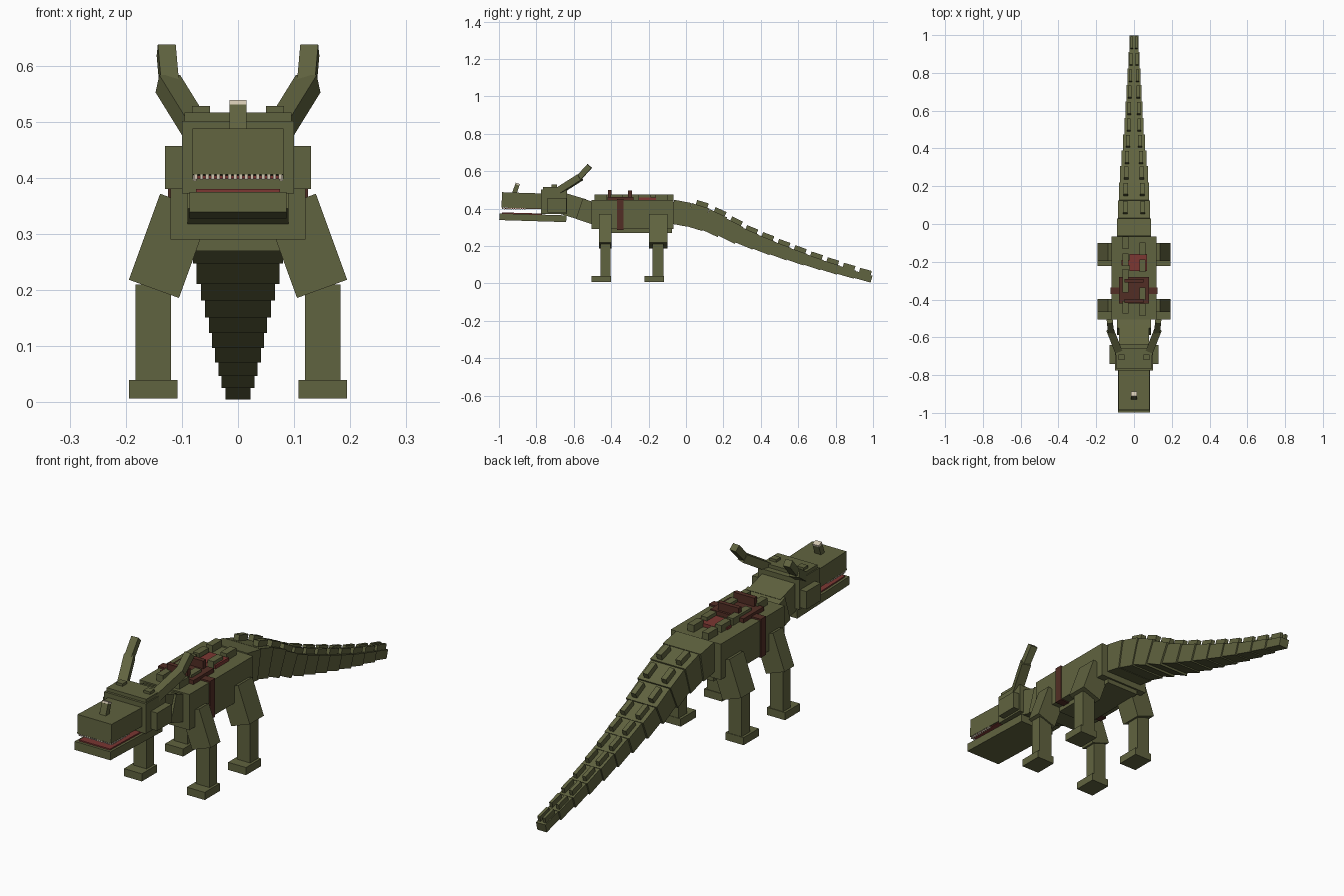
import bpy, bmesh, math
from mathutils import Matrix, Vector

if "Cube" in bpy.data.objects:
    bpy.data.objects.remove(bpy.data.objects["Cube"])


def material(name, rgb):
    m = bpy.data.materials.new(name)
    m.diffuse_color = (*rgb, 1)
    m.use_nodes = True
    m.node_tree.nodes["Principled BSDF"].inputs["Base Color"].default_value = m.diffuse_color
    return m


GREEN = material("olive_hide", (0.118, 0.125, 0.05))
BROWN = material("brown_leather", (0.085, 0.027, 0.018))
RED = material("dull_red", (0.2, 0.038, 0.032))
CREAM = material("cream", (0.65, 0.57, 0.44))


def build(name, matrices, mat):
    """One object made of unit cubes placed by matrices."""
    bm = bmesh.new()
    for m in matrices:
        bmesh.ops.create_cube(bm, size=1, matrix=m)
    me = bpy.data.meshes.new(name)
    bm.to_mesh(me)
    bm.free()
    me.materials.append(mat)
    ob = bpy.data.objects.new(name, me)
    bpy.context.collection.objects.link(ob)
    return ob


def span(x0, x1, y0, y1, z0, z1):
    c = Vector(((x0 + x1) / 2, (y0 + y1) / 2, (z0 + z1) / 2))
    return Matrix.Translation(c) @ Matrix.Diagonal((x1 - x0, y1 - y0, z1 - z0, 1))


def beam(p0, p1, w, h):
    """Box running from p0 to p1, w wide and h high."""
    p0, p1 = Vector(p0), Vector(p1)
    d = (p1 - p0).normalized()
    x = d.cross(Vector((0, 0, 1))).normalized()
    z = x.cross(d)
    r = Matrix((x, d, z)).transposed().to_4x4()
    return Matrix.Translation((p0 + p1) / 2) @ r @ Matrix.Diagonal((w, (p1 - p0).length, h, 1))


# Body and neck
build("body", [span(-.12, .12, -.505, -.067, .29, .445)], GREEN)
build("belly", [span(-.08, .08, -.40, -.075, .27, .30)], GREEN)
build("neck", [beam((0, -.57, .40), (0, -.48, .37), .18, .115),
               beam((0, -.66, .428), (0, -.55, .395), .16, .115)], GREEN)

# Back plates in two staggered rows
plates = [span(-.06, -.03, y - .033, y + .033, .44, .475) for y in (-.1, -.19, -.27, -.33, -.44)]
plates += [span(.03, .06, y - .033, y + .033, .44, .475) for y in (-.13, -.22, -.37, -.455)]
build("back_plates", plates, GREEN)

# Saddle, strap and blanket
build("saddle", [span(-.08, .08, -.42, -.28, .44, .463),
                 span(-.05, .05, -.417, -.397, .46, .5),
                 span(-.05, .05, -.31, -.29, .46, .497)], BROWN)
build("saddle_strap", [span(-.125, .125, -.37, -.335, .285, .452)], BROWN)
build("blanket", [span(-.025, .068, -.25, -.16, .44, .46),
                  span(-.065, -.025, -.22, -.19, .44, .455)], RED)

# Head, cheeks and brows
build("head", [span(-.1, .1, -.775, -.635, .372, .502),
               span(-.095, .095, -.765, -.66, .5, .517)], GREEN)
build("cheeks", [span(s * .115 - .015, s * .115 + .015, -.74, -.64, .38, .457) for s in (-1, 1)], GREEN)
build("brows", [span(s * .066 - .016, s * .066 + .016, -.72, -.69, .51, .528) for s in (-1, 1)], GREEN)

# Jaws
build("upper_jaw", [beam((0, -.985, .447), (0, -.765, .44), .163, .082)], GREEN)
build("lower_jaw", [beam((0, -.998, .357), (0, -.64, .346), .172, .036)], GREEN)
build("mouth", [beam((0, -.985, .376), (0, -.77, .37), .15, .008),
                span(-.076, .076, -.975, -.77, .398, .404)], RED)

# Teeth along the upper jaw edge
teeth = [span(x - .003, x + .003, -.984, -.978, .397, .411)
         for x in [-.075 + i * .01 for i in range(16)]]
teeth += [span(s * .077 - .003, s * .077 + .003, y - .003, y + .003, .395, .405)
          for s in (-1, 1) for y in [-.97 + i * .012 for i in range(10)]]
build("teeth", teeth, CREAM)

# Nose horn
build("nose_horn", [beam((0, -.922, .47), (0, -.902, .527), .03, .024)], GREEN)
build("nose_horn_tip", [beam((0, -.902, .527), (0, -.899, .535), .03, .024)], CREAM)

# Swept horns
horns = []
for s in (-1, 1):
    horns += [beam((s * .078, -.685, .492), (s * .125, -.565, .568), .04, .036),
              beam((s * .122, -.577, .56), (s * .128, -.515, .628), .032, .03)]
build("horns", horns, GREEN)

# Legs with splayed thighs
for name, (u0, u1), (l0, l1), (f0, f1) in (
        ("front_leg", (-.465, -.398), (-.457, -.405), (-.505, -.402)),
        ("rear_leg", (-.197, -.1), (-.178, -.12), (-.222, -.118))):
    parts = []
    for s in (-1, 1):
        thigh = (Matrix.Translation((s * .122, (u0 + u1) / 2, .279))
                 @ Matrix.Rotation(-s * math.radians(20), 4, 'Y')
                 @ Matrix.Diagonal((.095, u1 - u0, .163, 1)))
        shin = span(s * .151 - .032, s * .151 + .032, l0, l1, .03, .21)
        foot = span(s * .151 - .043, s * .151 + .043, f0, f1, .007, .04)
        parts += [thigh, shin, foot]
    build(name + "s", parts, GREEN)

# Tail: y, centre height, thickness, half width
KEYS = [(-.08, .385, .13, .092), (.0, .373, .128, .09), (.1, .345, .125, .082),
        (.2, .30, .11, .078), (.3, .25, .09, .069), (.5, .175, .072, .052),
        (.7, .107, .056, .04), (.85, .062, .045, .03), (1.0, .022, .034, .019)]


def tail_at(y):
    for a, b in zip(KEYS, KEYS[1:]):
        if y <= b[0]:
            t = (y - a[0]) / (b[0] - a[0])
            return [p + (q - p) * t for p, q in zip(a, b)]
    return list(KEYS[-1])


segments, spikes = [], []
COUNT = 12
PITCH = 1.063 / COUNT
for i in range(COUNT):
    y0 = -.067 + i * PITCH
    y1 = y0 + PITCH
    a, b, m = tail_at(y0 - .008), tail_at(y1), tail_at((y0 + y1) / 2)
    segments.append(beam((0, a[0], a[1]), (0, b[0] - .004, b[1]), 2 * m[3], m[2]))
    if i:
        # Pair of upright plates over each segment
        d = (Vector((0, b[0], b[1])) - Vector((0, a[0], a[1]))).normalized()
        n = Vector((0, -d.z, d.y))
        c = Vector((0, m[0], m[1])) + n * (m[2] / 2 + .008)
        for s in (-1, 1):
            off = Vector((s * m[3] * .55, 0, 0))
            spikes.append(beam(c + off - d * .032, c + off + d * .032, .008 + m[3] * .2, .03))
build("tail", segments, GREEN)
build("tail_plates", spikes, GREEN)
